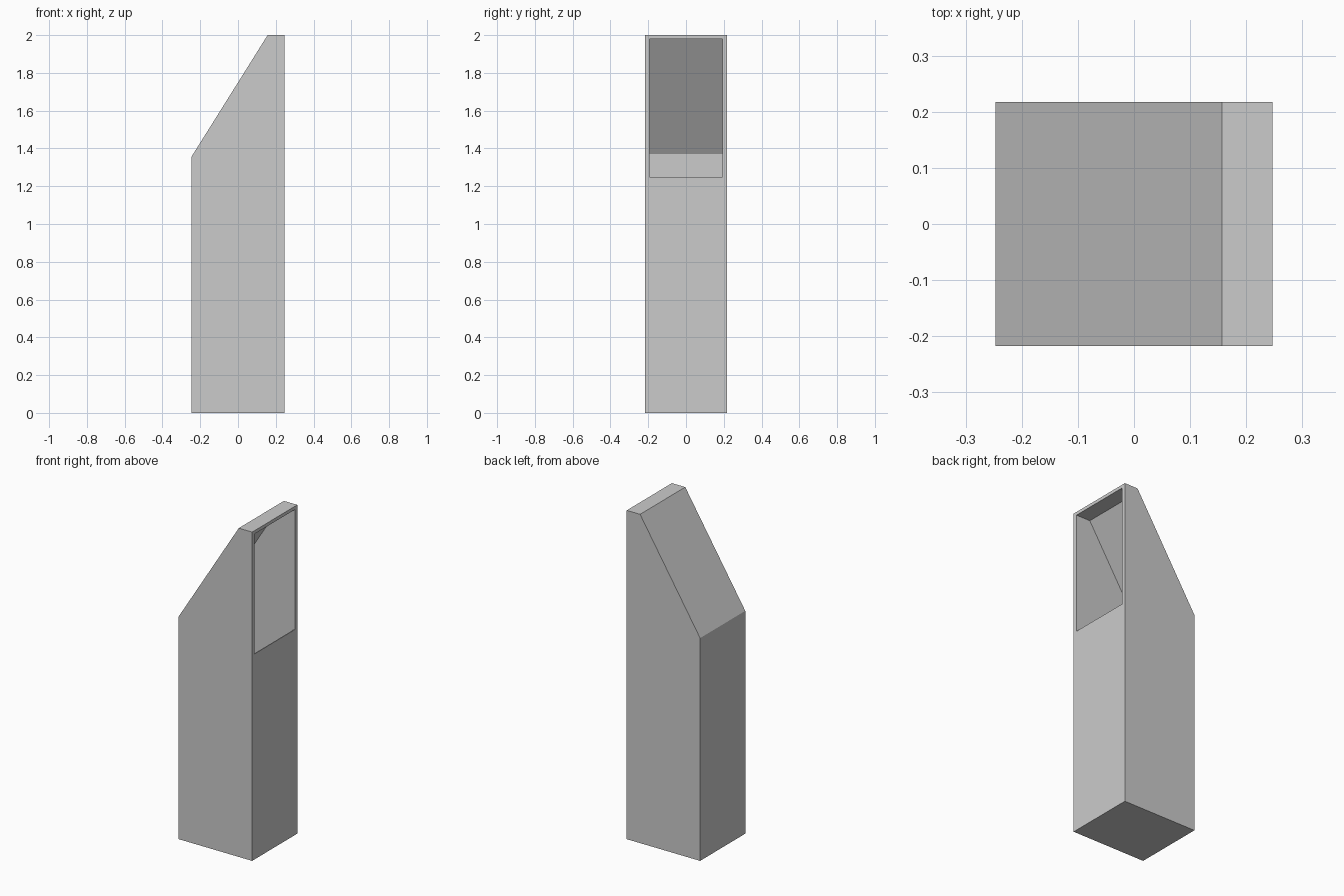
import bpy
import bmesh

default = bpy.data.objects.get("Cube")
if default:
    bpy.data.objects.remove(default, do_unlink=True)

grey = bpy.data.materials.new("plain_grey")
grey.use_nodes = True
colour = (0.6, 0.6, 0.6, 1)
grey.diffuse_color = colour
grey.node_tree.nodes["Principled BSDF"].inputs["Base Color"].default_value = colour


def prism(name, profile, half_depth):
    """Extrude an (x, z) profile symmetrically along y."""
    bm = bmesh.new()
    face = bm.faces.new([bm.verts.new((x, -half_depth, z)) for x, z in profile])
    side = bmesh.ops.extrude_face_region(bm, geom=[face])["geom"]
    moved = [v for v in side if isinstance(v, bmesh.types.BMVert)]
    bmesh.ops.translate(bm, verts=moved, vec=(0, 2 * half_depth, 0))
    bmesh.ops.recalc_face_normals(bm, faces=bm.faces)
    mesh = bpy.data.meshes.new(name)
    bm.to_mesh(mesh)
    bm.free()
    mesh.materials.append(grey)
    obj = bpy.data.objects.new(name, mesh)
    bpy.context.collection.objects.link(obj)
    return obj


# Outer casing with sloping back
half_x = 0.247
casing = prism("casing", [(-half_x, 0), (half_x, 0), (half_x, 2),
                          (0.157, 2), (-half_x, 1.355)], 0.217)

# Hollow interior, open through the upper part of the +x side
panel_x = half_x - 0.005
cavity = prism("cavity_cutter", [(-0.23, 0.02), (panel_x, 0.02), (panel_x, 1.25),
                                 (0.3, 1.25), (0.3, 1.98), (0.152, 1.98),
                                 (-0.23, 1.37)], 0.193)
cavity.hide_render = True

cut = casing.modifiers.new("hollow", "BOOLEAN")
cut.operation = "DIFFERENCE"
cut.solver = "EXACT"
cut.object = cavity

# Bake the cut and discard the cutter
bpy.context.view_layer.objects.active = casing
casing.select_set(True)
bpy.ops.object.modifier_apply(modifier=cut.name)
bpy.data.objects.remove(cavity, do_unlink=True)
